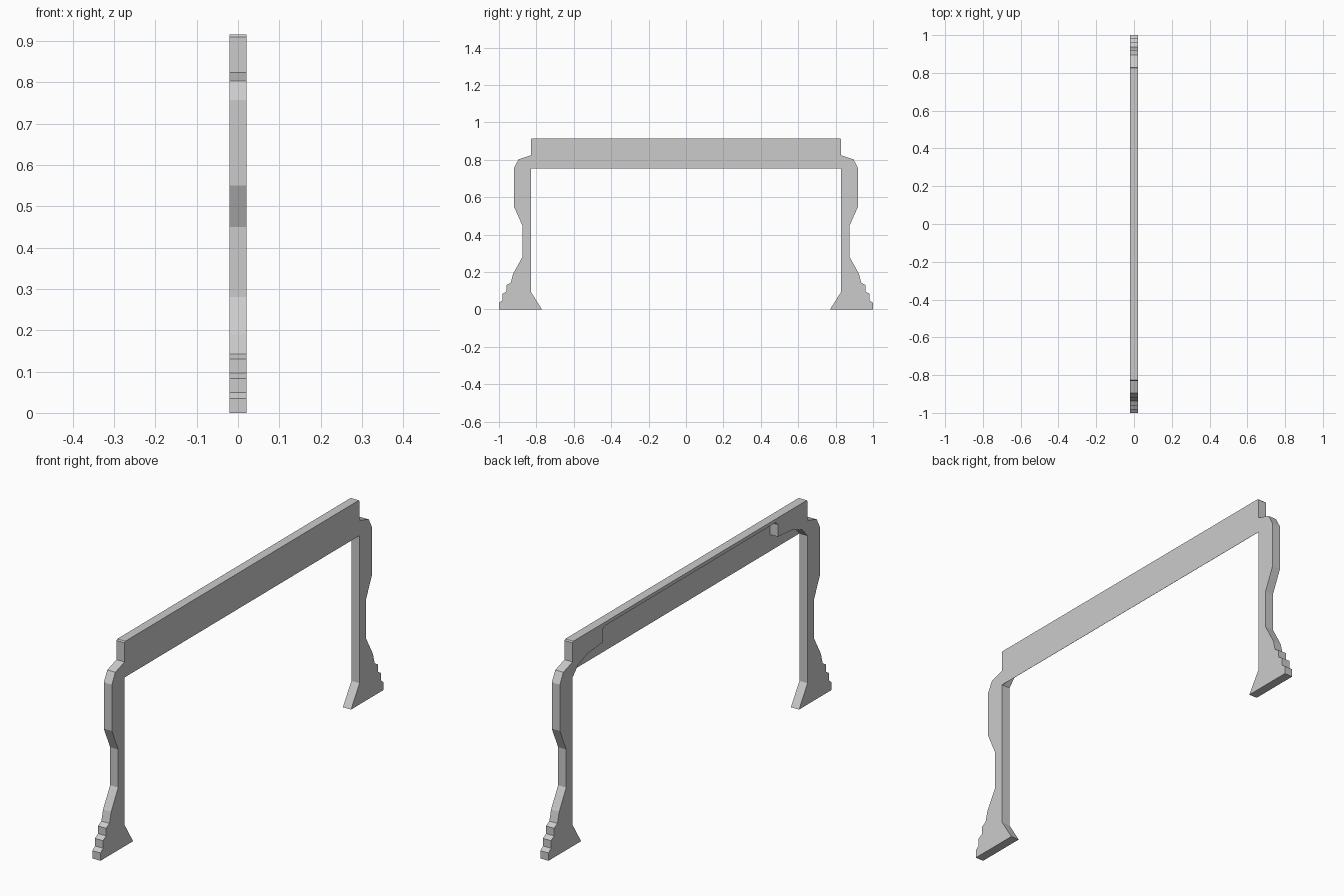
import bpy, bmesh

if "Cube" in bpy.data.objects:
    bpy.data.objects.remove(bpy.data.objects["Cube"])

HALF = 0.02      # half depth of the portal along x
PANEL = 0.001    # thickness of the lintel facing


def slab(name, profile, x0, x1):
    """Extrude a (y, z) outline from x0 to x1."""
    bm = bmesh.new()
    face = bm.faces.new([bm.verts.new((x0, y, z)) for y, z in profile])
    ext = bmesh.ops.extrude_face_region(bm, geom=[face], use_keep_orig=True)
    moved = [v for v in ext["geom"] if isinstance(v, bmesh.types.BMVert)]
    bmesh.ops.translate(bm, vec=(x1 - x0, 0, 0), verts=moved)
    bmesh.ops.recalc_face_normals(bm, faces=bm.faces)
    mesh = bpy.data.meshes.new(name)
    bm.to_mesh(mesh)
    bm.free()
    obj = bpy.data.objects.new(name, mesh)
    bpy.context.collection.objects.link(obj)
    return obj


def mirrored(points):
    """Same points on the -y side, in reverse order."""
    return [(-y, z) for y, z in reversed(points)]


# Outer side: stepped foot, waisted post, shoulder, lintel end
outer = [(1, 0), (1, .035), (.982, .049), (.982, .083), (.96, .096),
         (.96, .13), (.937, .143), (.925, .19), (.875, .28), (.875, .45),
         (.92, .55), (.92, .757), (.895, .803), (.83, .824),
         (.83, .91), (.825, .915)]
# Stepped arch over the opening, behind the lintel facing
arch = [(.83, .755), (.79, .797), (.72, .822), (.62, .83),
        (.62, .885), (.605, .899)]
# Inner side of the foot
foot = [(.77, 0), (.83, .095)]

inner = foot + arch
slab("portal_frame", outer + mirrored(outer) + [(-y, z) for y, z in inner]
     + inner[::-1], -HALF, HALF)

# Thin facing that closes the arch on the +x side
slab("lintel_facing", arch + mirrored(arch), HALF - PANEL, HALF)
